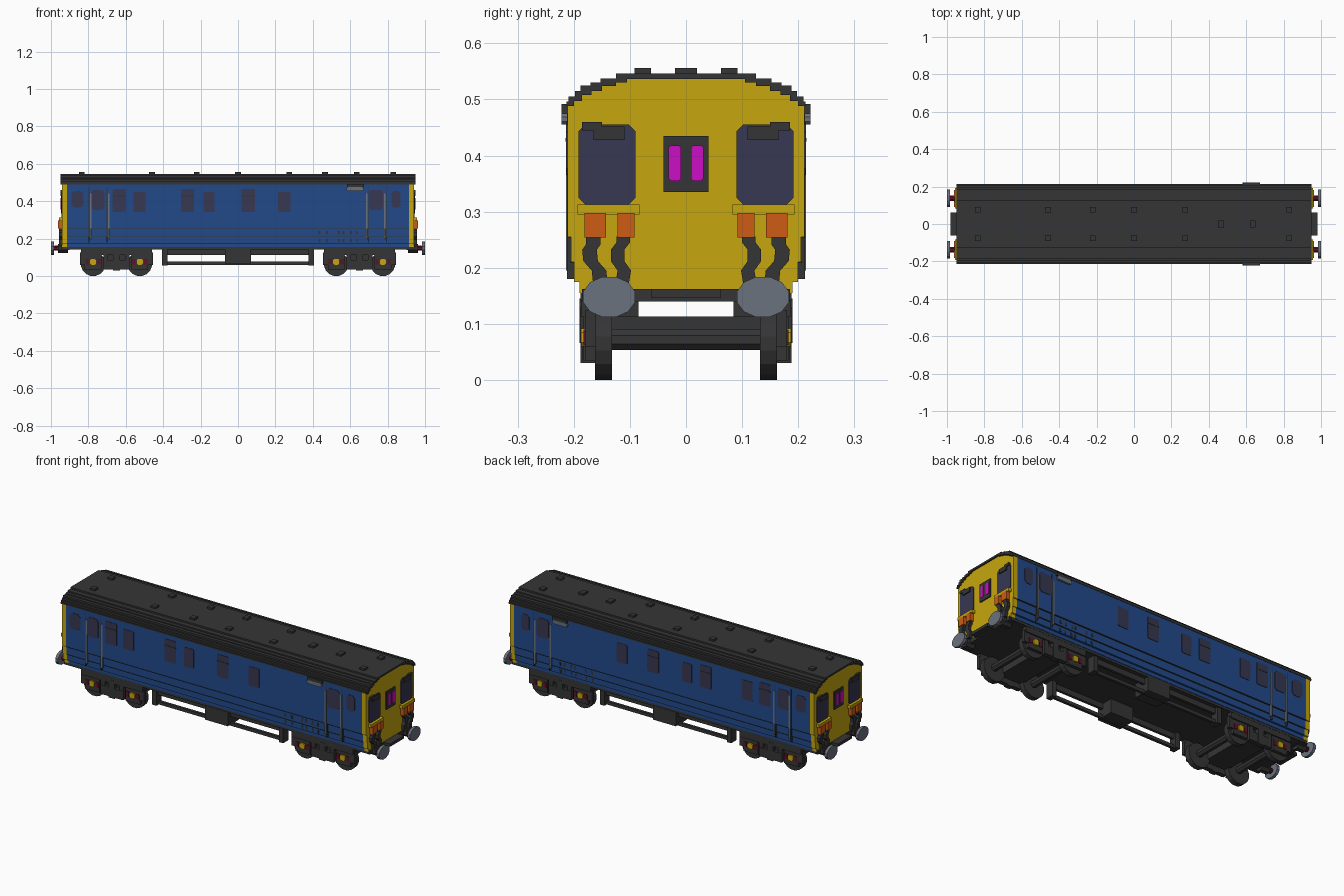
import bpy, bmesh, math

if "Cube" in bpy.data.objects:
    bpy.data.objects.remove(bpy.data.objects["Cube"])


def material(name, r, g, b):
    lin = [((c / 255 + 0.055) / 1.055) ** 2.4 if c > 10 else c / 255 / 12.92 for c in (r, g, b)]
    m = bpy.data.materials.new(name)
    m.use_nodes = True
    m.diffuse_color = (*lin, 1)
    bsdf = m.node_tree.nodes["Principled BSDF"]
    bsdf.inputs["Base Color"].default_value = (*lin, 1)
    bsdf.inputs["Roughness"].default_value = 0.8
    return m


BLUE = material("body blue", 34, 74, 138)
YELLOW = material("warning yellow", 198, 167, 14)
DARK = material("dark grey", 53, 53, 53)
GLASS = material("window glass", 55, 55, 82)
ORANGE = material("socket orange", 206, 92, 20)
MAGENTA = material("lamp magenta", 206, 14, 198)
STEEL = material("steel grey", 106, 114, 126)
RED = material("dark red", 98, 16, 40)


def finish(name, bm, mat, mirror):
    bmesh.ops.recalc_face_normals(bm, faces=bm.faces)
    me = bpy.data.meshes.new(name)
    bm.to_mesh(me)
    bm.free()
    ob = bpy.data.objects.new(name, me)
    bpy.context.collection.objects.link(ob)
    me.materials.append(mat)
    if mirror:
        mod = ob.modifiers.new("mirror", "MIRROR")
        mod.use_axis = ("x" in mirror, "y" in mirror, False)
        mod.use_mirror_merge = False
    return ob


def add_prism(bm, pts, axis, a, b):
    """Extrude a 2D outline from a to b; axis x takes (y, z), axis y takes (x, z)."""
    def at(p, t):
        return (t, p[0], p[1]) if axis == "x" else (p[0], t, p[1])
    lo = [bm.verts.new(at(p, a)) for p in pts]
    hi = [bm.verts.new(at(p, b)) for p in pts]
    bm.faces.new(lo)
    bm.faces.new(hi)
    n = len(pts)
    for i in range(n):
        bm.faces.new((lo[i], lo[(i + 1) % n], hi[(i + 1) % n], hi[i]))


def prisms(name, mat, outlines, axis, a, b, mirror=""):
    bm = bmesh.new()
    for pts in outlines:
        add_prism(bm, pts, axis, a, b)
    return finish(name, bm, mat, mirror)


def boxes(name, mat, items, mirror=""):
    bm = bmesh.new()
    for x0, x1, y0, y1, z0, z1 in items:
        add_prism(bm, [(x0, z0), (x1, z0), (x1, z1), (x0, z1)], "y", y0, y1)
    return finish(name, bm, mat, mirror)


def panel(u0, u1, v0, v1, c=0.0):
    """Rectangle outline with corners cut by c."""
    if not c:
        return [(u0, v0), (u1, v0), (u1, v1), (u0, v1)]
    return [(u0 + c, v0), (u1 - c, v0), (u1, v0 + c), (u1, v1 - c),
            (u1 - c, v1), (u0 + c, v1), (u0, v1 - c), (u0, v0 + c)]


def disc(u, v, ru, rv, n):
    return [(u + ru * math.cos(math.tau * (i + 0.5) / n),
             v + rv * math.sin(math.tau * (i + 0.5) / n)) for i in range(n)]


def both(half):
    return half + [(-y, z) for y, z in reversed(half)]


# Body shell with stepped lower sides, yellow at both ends
side = [(.19, .155), (.19, .175), (.20, .175), (.20, .21), (.205, .21), (.205, .255), (.211, .255)]
arch = [(.211, .488), (.20, .488), (.20, .497), (.185, .497), (.185, .508), (.168, .508), (.168, .515),
        (.15, .515), (.15, .524), (.125, .524), (.125, .53), (.105, .53), (.105, .536)]
prisms("body_side_shell", BLUE, [both(side + arch)], "x", -.915, .915)
prisms("yellow_end", YELLOW, [both(side + arch)], "x", .915, .94, "x")

# Stepped roof arch
outer = [(.213, .488), (.213, .496), (.209, .496), (.209, .505), (.198, .505), (.198, .515), (.188, .515),
         (.188, .525), (.17, .525), (.17, .53), (.152, .53), (.152, .537), (.125, .537), (.125, .546)]
prisms("roof", DARK, [both(outer) + list(reversed(both(arch[1:])))], "x", -.948, .948)
vents = [(x - .015, x + .015, .062, .092, .54, .556) for x in (-.835, -.46, -.22, 0, .275, .83)]
boxes("roof_vents", DARK, vents, "y")
boxes("centre_roof_vents", DARK, [(x - .015, x + .015, -.02, .02, .54, .556) for x in (.465, .635)])

# Side windows, with a dark bar below each opening top light
tall = [(-.67, -.60), (-.305, -.235), (.02, .09)]
short = [(-.56, -.495), (-.185, -.125), (.215, .28)]
prisms("side_windows", GLASS, [panel(a, b, .342, .465, .005) for a, b in tall]
       + [panel(a, b, .342, .45, .005) for a, b in short], "y", -.2135, -.209, "y")
prisms("top_light_bars", DARK, [panel(a, b, .425, .431) for a, b in tall], "y", -.215, -.209, "y")
prisms("door_windows", GLASS, [panel(-.785, -.715, .352, .46, .012), panel(.70, .775, .352, .46, .012)],
       "y", -.2135, -.209, "y")
prisms("quarter_windows", GLASS, [panel(-.89, -.825, .365, .455, .015), panel(.82, .87, .365, .455, .012)],
       "y", -.2135, -.209, "y")

# Door seams and handrails
boxes("door_seams", DARK, [(x - .002, x + .002, -.212, -.19, .18, .475) for x in (-.796, -.70, .697, .792)], "y")
boxes("door_handrails", STEEL, [(x - .004, x + .004, -.214, -.203, .195, .44) for x in (-.787, -.692, .689, .785)], "y")

# Vent grille under the eaves and louvres low on the side
prisms("eaves_grille", STEEL, [panel(.58, .67, .455, .475, .006)], "y", -.222, -.209, "y")
boxes("eaves_hood", DARK, [(.583, .673, -.222, -.208, .475, .492)], "y")
louvres = [(x - .005, x + .005, y - .004, y, z - .009, z + .009)
           for x in (.435, .475, .54, .565, .605, .635) for y, z in ((-.203, .232), (-.198, .19))]
boxes("louvres", DARK, louvres, "y")
boxes("body_crease_lines", DARK, [(-.915, .915, -.2125, -.20, .254, .257), (-.915, .915, -.2065, -.19, .209, .212)], "y")

# Cab windows, wipers and head code panel
prisms("cab_windows", GLASS, [panel(.09, .192, .313, .455, .012)], "x", .938, .944, "xy")
prisms("wiper_boxes", DARK, [panel(.15, .185, .445, .46), panel(.11, .165, .428, .452)], "x", .94, .95, "xy")
prisms("code_panel", DARK, [panel(-.04, .04, .335, .435)], "x", .938, .946, "x")
prisms("code_lamps", MAGENTA, [panel(.009, .031, .355, .418, .004)], "x", .944, .949, "xy")

# Jumper shelf, sockets and hanging cables
prisms("jumper_shelf", YELLOW, [panel(.083, .193, .295, .313)], "x", .938, .958, "xy")
prisms("jumper_sockets", ORANGE, [panel(.092, .122, .254, .298), panel(.143, .181, .254, .298)],
       "x", .938, .962, "xy")


def ribbon(path, w):
    return [(y - w, z) for y, z in path] + [(y + w, z) for y, z in reversed(path)]


prisms("jumper_cables", DARK,
       [ribbon([(.165, .256), (.165, .242), (.172, .232), (.170, .212), (.155, .195), (.152, .165)], .013),
        ribbon([(.112, .256), (.112, .245), (.122, .232), (.122, .212), (.110, .195), (.115, .165)], .012)],
       "x", .938, .958, "xy")

# Buffers and end beam
prisms("buffer_heads", STEEL, [disc(.137, .148, .048, .037, 12)], "x", .984, 1.0, "xy")
prisms("buffer_shafts", RED, [disc(.137, .148, .016, .014, 8)], "x", .955, .985, "xy")
prisms("buffer_sockets", DARK, [disc(.137, .148, .028, .026, 8)], "x", .91, .962, "xy")
boxes("end_beam", DARK, [(.90, .944, -.185, .185, .14, .162), (.94, .982, -.062, .062, .146, .162)], "x")

# Floor, truss rails and equipment boxes under it
boxes("floor", DARK, [(-.938, .938, -.188, .188, .142, .158)])
boxes("truss_rails", DARK, [(-.40, .40, .15, .165, .06, .078), (-.40, .40, .15, .165, .112, .145),
                            (-.405, -.378, .135, .18, .057, .145), (.378, .405, .135, .18, .057, .145)], "y")
boxes("equipment_boxes", DARK, [(-.07, .07, .09, .19, .066, .145)], "y")

# Bogies
C, AXLES = .65, (.525, .775)
boxes("bogie_frames", DARK, [
    (C - .19, C + .19, .16, .187, .112, .145),
    (C - .065, C + .065, .16, .185, .035, .085),
    (C - .018, C + .018, .16, .188, .03, .13),
    (C - .07, C - .045, .16, .183, .035, .13),
    (C + .045, C + .07, .16, .183, .035, .13),
    (C - .195, C - .165, .16, .18, .06, .125),
    (C + .165, C + .195, .16, .18, .06, .125)], "xy")
boxes("bogie_transoms", DARK, [(C - .07, C + .07, -.165, .165, .063, .113),
                               (C - .05, C + .05, .085, .165, .11, .145)], "xy")
prisms("wheels", DARK, [disc(x, .065, .066, .066, 16) for x in AXLES], "y", .132, .162, "xy")
prisms("axles", DARK, [disc(x, .072, .02, .02, 8) for x in AXLES], "y", -.14, .14, "x")
boxes("axle_box_guides", DARK, [(x - .045, x + .045, .16, .18, .035, .12) for x in AXLES], "xy")
boxes("axle_box_springs", RED, [(x + s - .009, x + s + .009, .165, .183, .062, .09)
                                for x in AXLES for s in (-.032, .032)], "xy")
prisms("axle_box_covers", YELLOW, [panel(x - .016, x + .016, .06, .092, .007) for x in AXLES],
       "y", .175, .187, "xy")
